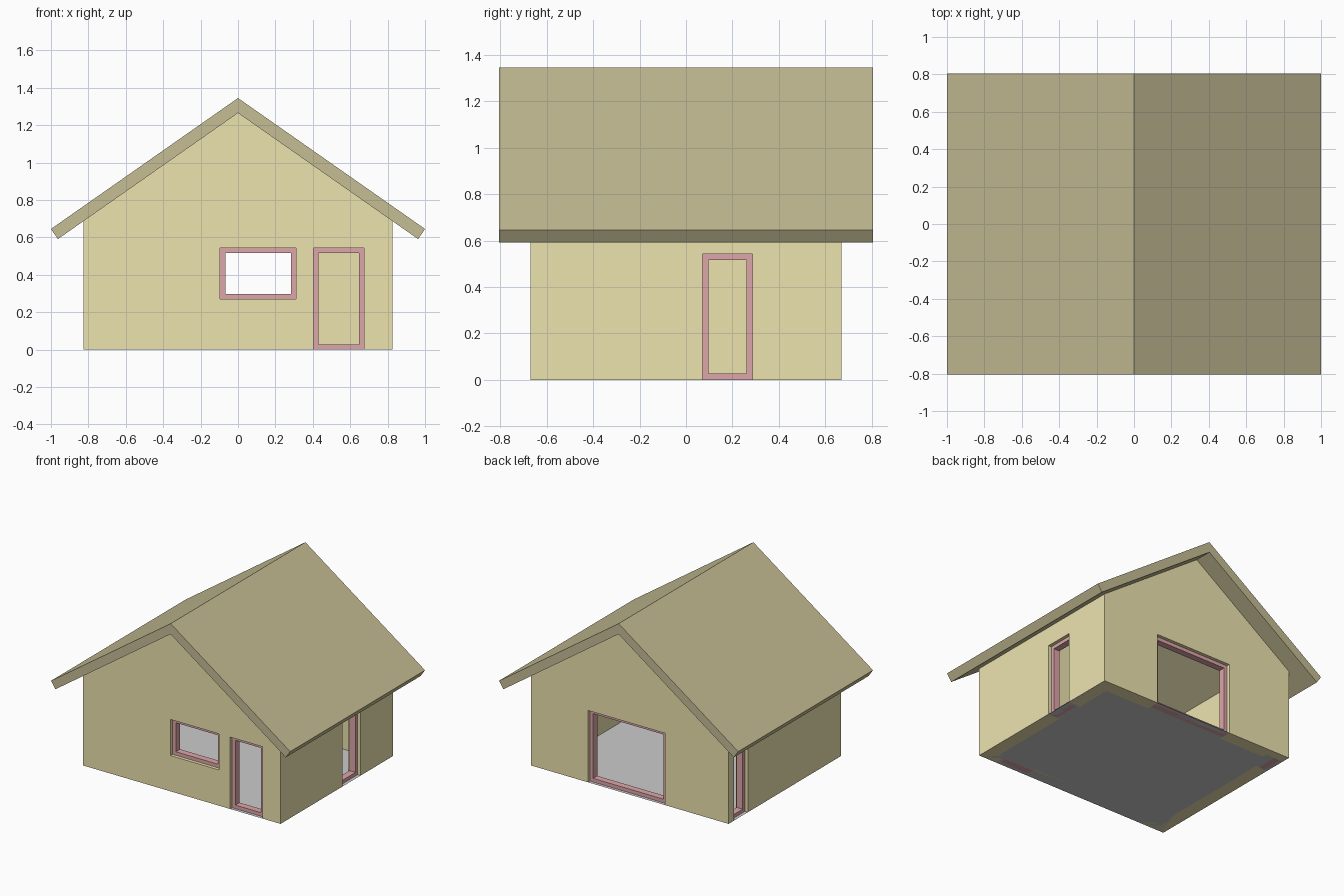
import bpy, bmesh
from mathutils import Matrix, Vector

if "Cube" in bpy.data.objects:
    bpy.data.objects.remove(bpy.data.objects["Cube"])

HX, HY, T = 0.825, 0.67, 0.1        # wall half sizes and thickness
APEX, SLOPE = 1.265, 0.7            # underside of the roof


def material(name, rgb):
    m = bpy.data.materials.new(name)
    m.diffuse_color = (*rgb, 1)
    m.use_nodes = True
    m.node_tree.nodes["Principled BSDF"].inputs["Base Color"].default_value = m.diffuse_color
    return m


WALL = material("wall_yellow", (0.85, 0.77, 0.43))
ROOF = material("roof_olive", (0.56, 0.51, 0.30))
TRIM = material("trim_red", (0.73, 0.38, 0.40))


def add_object(name, bm, mat=None):
    bmesh.ops.recalc_face_normals(bm, faces=bm.faces)
    me = bpy.data.meshes.new(name)
    bm.to_mesh(me)
    bm.free()
    ob = bpy.data.objects.new(name, me)
    bpy.context.collection.objects.link(ob)
    if mat:
        me.materials.append(mat)
    return ob


def prism(name, profile, half_y, mat=None):
    """Extrude an x-z outline along y."""
    bm = bmesh.new()
    face = bm.faces.new([bm.verts.new((x, -half_y, z)) for x, z in profile])
    ext = bmesh.ops.extrude_face_region(bm, geom=[face])
    verts = [v for v in ext["geom"] if isinstance(v, bmesh.types.BMVert)]
    bmesh.ops.translate(bm, verts=verts, vec=(0, 2 * half_y, 0))
    return add_object(name, bm, mat)


def add_box(bm, lo, hi):
    lo, hi = Vector(lo), Vector(hi)
    m = Matrix.Translation((lo + hi) / 2) @ Matrix.Diagonal((*(hi - lo), 1))
    bmesh.ops.create_cube(bm, size=1, matrix=m)


def cut(target, cutter):
    mod = target.modifiers.new("cut", "BOOLEAN")
    mod.operation, mod.solver, mod.object = "DIFFERENCE", "EXACT", cutter
    bpy.context.view_layer.objects.active = target
    bpy.ops.object.modifier_apply(modifier=mod.name)
    bpy.data.objects.remove(cutter)


# Gabled walls, hollowed out and open under the roof
eave = APEX - SLOPE * HX
walls = prism("walls", [(-HX, 0), (HX, 0), (HX, eave), (0, APEX), (-HX, eave)], HY, WALL)
bm = bmesh.new()
add_box(bm, (-HX + T, -HY + T, -1), (HX - T, HY - T, 2))
cut(walls, add_object("room_cutter", bm))

# Openings: name, side, span along the wall, bottom, top
OPENINGS = [
    ("front_window", "front", -0.095, 0.31, 0.27, 0.543),
    ("front_door", "front", 0.403, 0.673, 0, 0.543),
    ("right_door", "right", 0.07, 0.287, 0, 0.543),
    ("back_door", "back", -0.292, 0.352, 0, 0.543),
    ("left_door", "left", 0.44, 0.605, 0, 0.543),
]
W, RECESS, DEPTH = 0.027, 0.025, 0.05   # frame bar width, set-back, depth


def wall_box(bm, side, a, b, z0, z1, d0, d1):
    """Box spanning a..b along a wall, d0..d1 inward from its outer face."""
    if side in ("front", "back"):
        s = -1 if side == "front" else 1
        d = sorted((s * (HY - d0), s * (HY - d1)))
        add_box(bm, (a, d[0], z0), (b, d[1], z1))
    else:
        s = -1 if side == "left" else 1
        d = sorted((s * (HX - d0), s * (HX - d1)))
        add_box(bm, (d[0], a, z0), (d[1], b, z1))


for name, side, a, b, z0, z1 in OPENINGS:
    # Hole in the wall
    bm = bmesh.new()
    wall_box(bm, side, a, b, z0 if z0 else -0.1, z1, -0.05, T + 0.05)
    cut(walls, add_object(name + "_cutter", bm))
    # Frame of four bars
    bm = bmesh.new()
    d = (RECESS, RECESS + DEPTH)
    wall_box(bm, side, a, a + W, z0, z1, *d)
    wall_box(bm, side, b - W, b, z0, z1, *d)
    wall_box(bm, side, a + W, b - W, z0, z0 + W, *d)
    wall_box(bm, side, a + W, b - W, z1 - W, z1, *d)
    add_object(name + "_frame", bm, TRIM)

# Overhanging pitched roof
prism("roof", [(0, 1.345), (1, 0.645), (0.963, 0.591), (0, APEX),
               (-0.963, 0.591), (-1, 0.645)], 0.805, ROOF)

# Floor sheet
bm = bmesh.new()
bmesh.ops.create_grid(bm, x_segments=1, y_segments=1, size=1,
                      matrix=Matrix.Diagonal((HX, HY, 1, 1)))
add_object("floor", bm)
